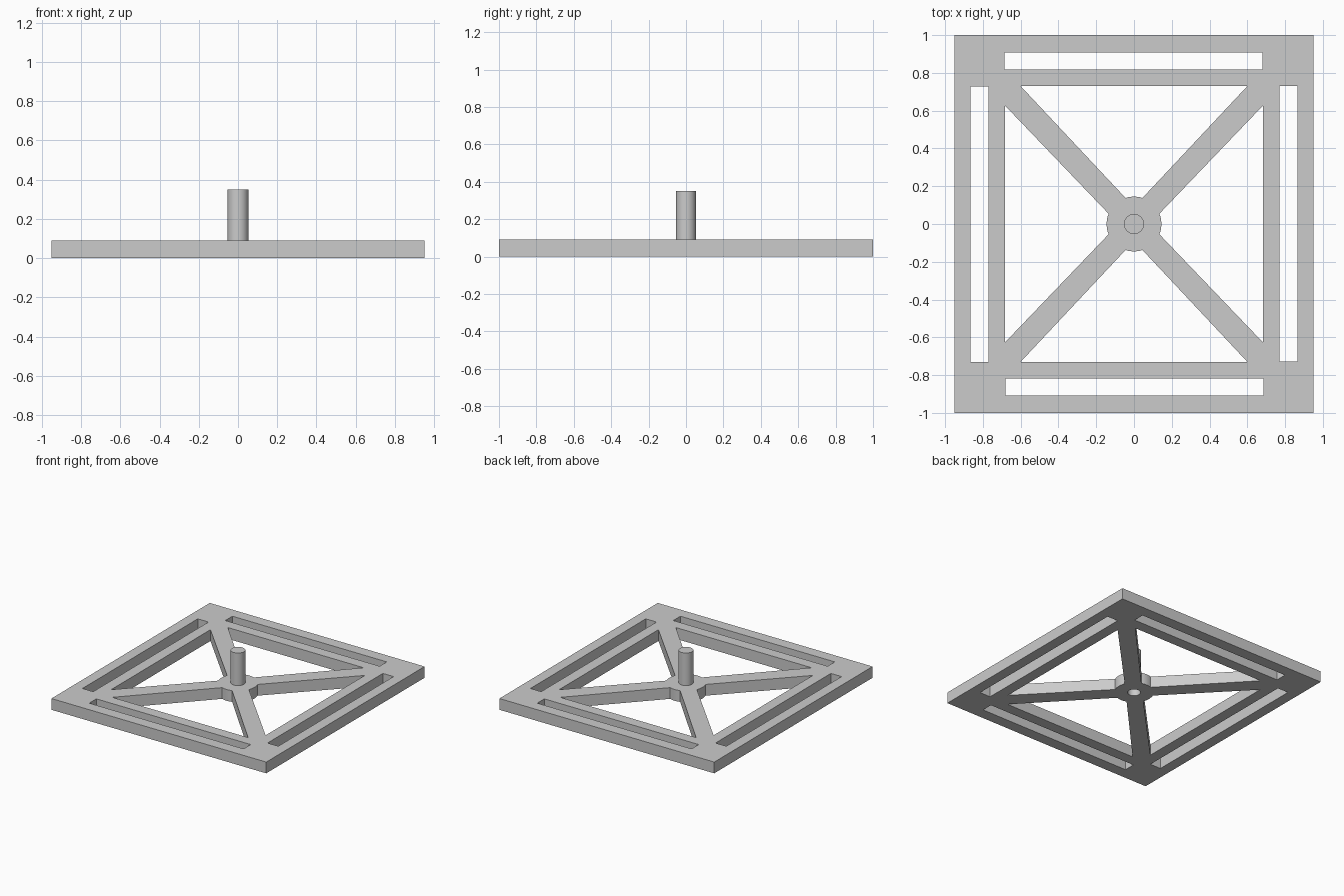
import bpy, bmesh
from math import sin, cos, pi, radians

if "Cube" in bpy.data.objects:
    bpy.data.objects.remove(bpy.data.objects["Cube"], do_unlink=True)

THICK = 0.09
HUB_R = 0.145
PEG_R = 0.053
PEG_TOP = 0.35

grey = bpy.data.materials.new("light grey")
grey.use_nodes = True
colour = (0.6, 0.6, 0.6, 1)
grey.diffuse_color = colour
grey.node_tree.nodes["Principled BSDF"].inputs["Base Color"].default_value = colour


def rect(x0, x1, y0, y1):
    return [(x0, y0), (x1, y0), (x1, y1), (x0, y1)]


def arc(radius, start, end, steps):
    angles = [start + (end - start) * i / steps for i in range(steps + 1)]
    return [(radius * cos(a), radius * sin(a)) for a in angles]


def flip(points):
    return [(-x, -y) for x, y in points]


def finish(obj):
    obj.data.materials.clear()
    obj.data.materials.append(grey)
    bpy.ops.object.select_all(action="DESELECT")
    obj.select_set(True)
    bpy.context.view_layer.objects.active = obj
    bpy.ops.object.shade_smooth_by_angle(angle=radians(30))


# Outlines: outer edge, then slots and windows in opposite pairs
end_slot = rect(-0.685, 0.68, 0.818, 0.908)
side_slot = rect(0.77, 0.865, -0.727, 0.73)
half_end, half_side = radians(18), radians(22)
end_window = [(-0.6, 0.73), (0.6, 0.73)] + arc(HUB_R, pi / 2 - half_end, pi / 2 + half_end, 8)
side_window = [(0.683, 0.627), (0.683, -0.627)] + arc(HUB_R, -half_side, half_side, 8)
outlines = [rect(-0.95, 0.95, -1, 1)]
for hole in (end_slot, side_slot, end_window, side_window):
    outlines += [hole, flip(hole)]

# Socket under the peg
outlines.append(arc(0.047, 0, 2 * pi, 32)[:-1])

# Frame plate with spokes and hub, as one extruded profile
curve = bpy.data.curves.new("spoked_frame", "CURVE")
curve.dimensions = "2D"
curve.fill_mode = "BOTH"
curve.extrude = THICK / 2
for points in outlines:
    spline = curve.splines.new("POLY")
    spline.points.add(len(points) - 1)
    for p, (x, y) in zip(spline.points, points):
        p.co = (x, y, 0, 1)
    spline.use_cyclic_u = True
frame = bpy.data.objects.new("spoked_frame", curve)
bpy.context.collection.objects.link(frame)
bpy.ops.object.select_all(action="DESELECT")
frame.select_set(True)
bpy.context.view_layer.objects.active = frame
bpy.ops.object.convert(target="MESH")
frame = bpy.context.view_layer.objects.active
bm = bmesh.new()
bm.from_mesh(frame.data)
bmesh.ops.remove_doubles(bm, verts=bm.verts, dist=0.0001)
bmesh.ops.translate(bm, verts=bm.verts, vec=(0, 0, THICK / 2))
bmesh.ops.recalc_face_normals(bm, faces=bm.faces)
bm.to_mesh(frame.data)
bm.free()
finish(frame)

# Centre peg, closing the top of the socket
bpy.ops.mesh.primitive_cylinder_add(
    vertices=32, radius=PEG_R, depth=PEG_TOP - THICK,
    location=(0, 0, (PEG_TOP + THICK) / 2))
peg = bpy.context.object
peg.name = "centre_peg"
finish(peg)
